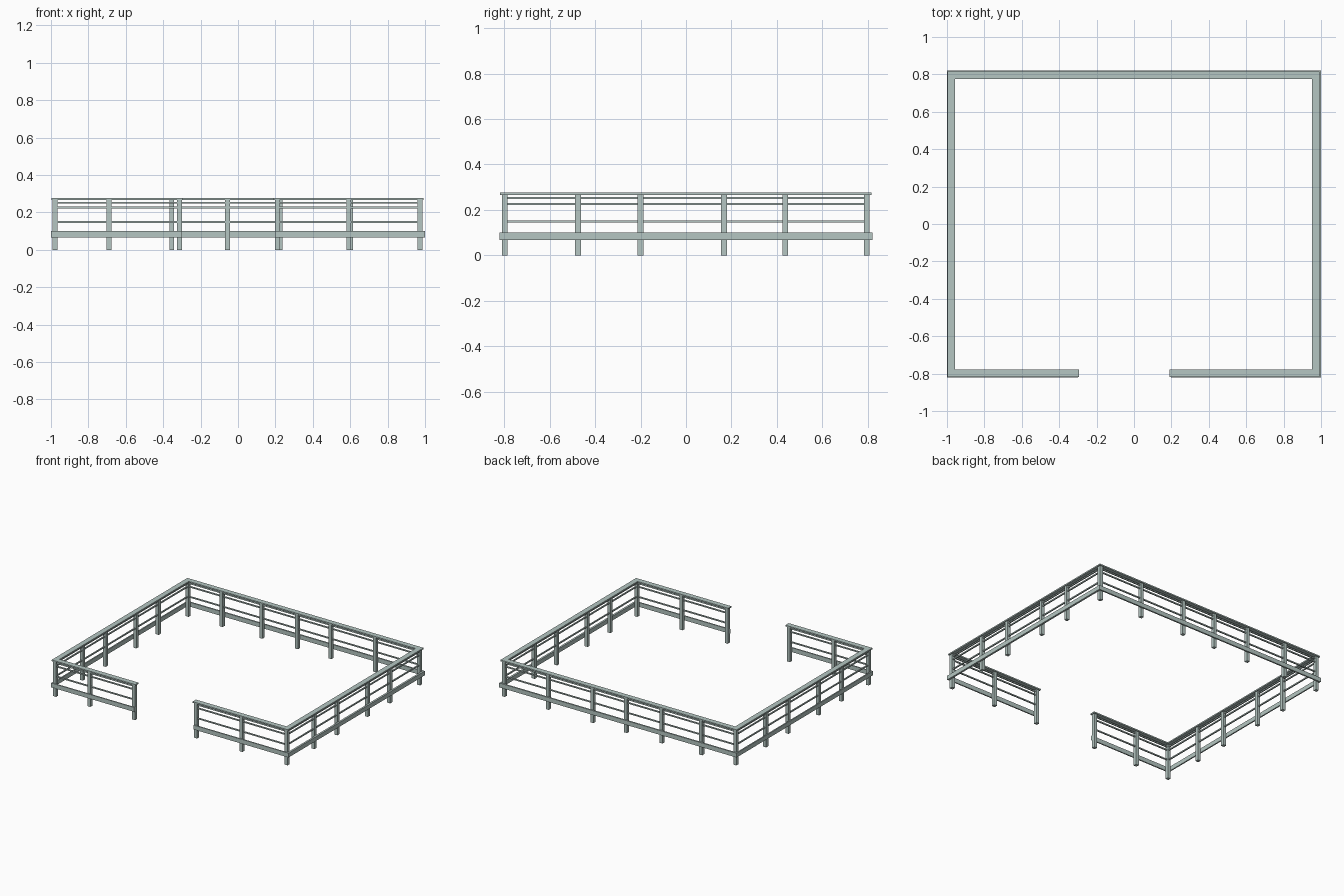
import bpy

if "Cube" in bpy.data.objects:
    bpy.data.objects.remove(bpy.data.objects["Cube"])

mat = bpy.data.materials.new("pale grey green")
mat.diffuse_color = (0.46, 0.565, 0.54, 1)
mat.use_nodes = True
mat.node_tree.nodes["Principled BSDF"].inputs["Base Color"].default_value = mat.diffuse_color


def box(name, x0, x1, y0, y1, z0, z1):
    """Axis-aligned box between two corners."""
    v = [(x, y, z) for z in (z0, z1) for x, y in ((x0, y0), (x1, y0), (x1, y1), (x0, y1))]
    f = [(3, 2, 1, 0), (4, 5, 6, 7)] + [(i, (i + 1) % 4, (i + 1) % 4 + 4, i + 4) for i in range(4)]
    me = bpy.data.meshes.new(name)
    me.from_pydata(v, [], f)
    me.materials.append(mat)
    ob = bpy.data.objects.new(name, me)
    bpy.context.collection.objects.link(ob)
    return ob


XL, XR, YF, YB = -0.978, 0.973, -0.798, 0.796   # post centre lines
P = 0.0125                                      # half post width
RAILS = (0.149, 0.226, 0.252)                   # thin rail heights
R = 0.0045                                      # half rail thickness


def post(name, x, y):
    box(name, x - P, x + P, y - P, y + P, 0, 0.266)


# Posts
for x in (XL, -0.69, -0.355, -0.056, 0.226, 0.603, XR):
    post("back_post", x, YB)
for x in (XL, -0.69, -0.313, 0.21, 0.592, XR):
    post("front_post", x, YF)
for y in (-0.475, -0.2, 0.167, 0.437):
    post("left_post", XL, y)
    post("right_post", XR, y)

# Straight runs along x: back, then the two front parts beside the opening
for name, y, a, b, s in (("back", YB, XL, XR, 1),
                         ("front_left", YF, XL, -0.313, -1),
                         ("front_right", YF, 0.21, XR, -1)):
    for z in RAILS:
        box(name + "_rail", a, b, y - R, y + R, z - R, z + R)
    # handrail overhangs the posts and corners
    box(name + "_handrail", a - 0.02, b + 0.02, y - 0.02, y + 0.02, 0.266, 0.276)
    # kick board on the outer face of the posts
    ya, yb = sorted((y + s * P, s * 0.82))
    x0 = -1.0 if a == XL else a - P
    x1 = 1.0 if b == XR else b + P
    box(name + "_board", x0, x1, ya, yb, 0.067, 0.1)

# Straight runs along y: both sides
for name, x, s in (("left", XL, -1), ("right", XR, 1)):
    for z in RAILS:
        box(name + "_rail", x - R, x + R, YF, YB, z - R, z + R)
    box(name + "_handrail", x - 0.02, x + 0.02, YF + 0.02, YB - 0.02, 0.266, 0.276)
    xa, xb = sorted((x + s * P, s * 1.0))
    box(name + "_board", xa, xb, YF - P, YB + P, 0.067, 0.1)
